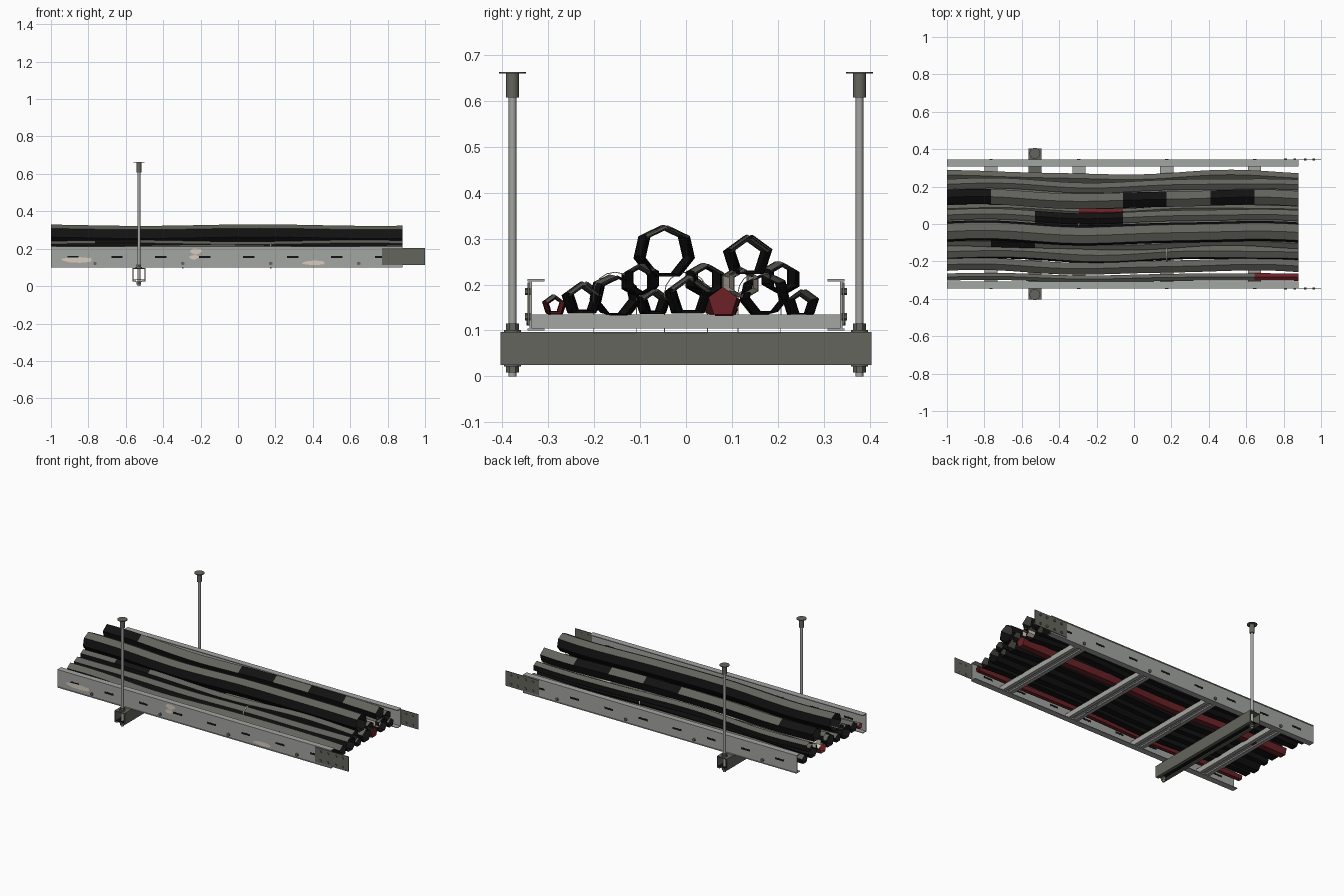
import bpy, bmesh, math, random
from mathutils import Vector, Matrix

if "Cube" in bpy.data.objects:
    bpy.data.objects.remove(bpy.data.objects["Cube"])
random.seed(4)


def material(name, r, g, b):
    m = bpy.data.materials.new(name)
    m.diffuse_color = (r, g, b, 1)
    m.use_nodes = True
    m.node_tree.nodes["Principled BSDF"].inputs["Base Color"].default_value = m.diffuse_color
    return m


STEEL = material("galvanised_steel", .37, .38, .36)
DARK = material("weathered_steel", .13, .13, .11)
DUST = material("dusty_grey", .125, .125, .11)
BLACK = material("black_rubber", .006, .006, .006)
RED = material("red_rubber", .15, .016, .02)
BEIGE = material("pale_beige", .68, .60, .51)


def finish(bm, name, *mats, smooth=False):
    me = bpy.data.meshes.new(name)
    bm.to_mesh(me)
    bm.free()
    ob = bpy.data.objects.new(name, me)
    for m in mats:
        me.materials.append(m)
    bpy.context.collection.objects.link(ob)
    if smooth:
        for p in me.polygons:
            p.use_smooth = len(p.vertices) == 4
    return ob


def boxes(name, mat, spans):
    # spans: (x0, x1, y0, y1, z0, z1)
    bm = bmesh.new()
    for x0, x1, y0, y1, z0, z1 in spans:
        mtx = Matrix.Translation(((x0+x1)/2, (y0+y1)/2, (z0+z1)/2)) @ \
            Matrix.Diagonal((x1-x0, y1-y0, z1-z0, 1))
        bmesh.ops.create_cube(bm, size=1, matrix=mtx)
    return finish(bm, name, mat)


def rounds(name, mat, items, sides=12, axis='Z', smooth=False):
    # items: (centre, radius, length)
    bm = bmesh.new()
    rot = Matrix.Rotation(math.pi/2, 4, 'X') if axis == 'Y' else Matrix()
    for c, r, d in items:
        bmesh.ops.create_cone(bm, cap_ends=True, segments=sides, radius1=r, radius2=r,
                              depth=d, matrix=Matrix.Translation(c) @ rot)
    return finish(bm, name, mat, smooth=smooth)


def channel(name, mat, x, w, y, z0, z1, lip, t=.005):
    # lipped channel across the tray, open underneath
    a, b = x-w/2, x+w/2
    return boxes(name, mat, [(a, b, -y, y, z1-t, z1),
                             (a, a+t, -y, y, z0, z1-t), (b-t, b, -y, y, z0, z1-t),
                             (a+t, a+lip, -y, y, z0, z0+t), (b-lip, b-t, -y, y, z0, z0+t)])


RUNGS = [-.765, -.295, .175, .645]
X0, X1, SEG = -1.0, .88, .235

# Side rails, slots, splice plates and bolts, mirrored across y
for s, side in ((-1, "front"), (1, "back")):
    def span(x0, x1, a, b, z0, z1):
        return (x0, x1, min(s*a, s*b), max(s*a, s*b), z0, z1)
    boxes(side + "_rail", STEEL, [
        span(X0, X1, .336, .341, .10, .21),
        span(X0, X1, .308, .345, .207, .212),
        span(X0, X1, .308, .345, .10, .104)])
    boxes(side + "_rail_slots", BLACK, [
        span(X0+SEG*(i+.5)-.03, X0+SEG*(i+.5)+.03, .3354, .3416, .149, .161)
        for i in range(8)])
    boxes(side + "_splice_plate", DARK, [span(.77, 1.0, .341, .345, .112, .205)])
    rounds(side + "_splice_bolts", DARK,
           [((x, s*.345, z), .008, .012) for x in (.81, .86, .915, .96) for z in (.13, .185)],
           6, 'Y')
    rounds(side + "_rung_bolts", DARK,
           [((x, s*.342, .121), .010, .012) for x in RUNGS], 6, 'Y')

# Rungs
for i, x in enumerate(RUNGS):
    channel(f"rung_{i+1}", STEEL, x, .07, .335, .104, .135, .022)

# Support strut with dark hollow underside
channel("support_strut", DARK, -.53, .07, .404, .025, .097, .02)
boxes("strut_hollow", BLACK, [(-.56, -.50, -.40, .40, .032, .034)])

# Hanger rods with nuts, washers and ceiling anchors
for s, side in ((-1, "front"), (1, "back")):
    def at(z):
        return (-.53, s*.378, z)
    rounds(side + "_hanger_rod", STEEL, [(at(.32), .0085, .64)], 12, smooth=True)
    rounds(side + "_rod_nuts", DARK, [(at(.108), .014, .014), (at(.015), .014, .014)], 6)
    rounds(side + "_rod_washers", DARK, [(at(.099), .018, .004), (at(.0235), .018, .004)], 12)
    rounds(side + "_ceiling_anchor", DARK, [(at(.634), .014, .052)], 12, smooth=True)
    rounds(side + "_anchor_flange", DARK, [(at(.6615), .029, .004)], 16, smooth=True)


def wander(x, phase, amp):
    u = X1 - x
    return amp*(math.sin(4.5*u) + .35*math.sin(8*u+phase) - .35*math.sin(phase))


def cable(name, y, z, r, sides, mat, clean=(), amp=.011, cap=False):
    # open tube; upward faces are dusty except on the clean sections
    bm = bmesh.new()
    phase, per = random.uniform(0, 6), 4
    n = 8*per
    rings = []
    for i in range(n+1):
        x = X0 + (X1-X0)*i/n
        cy = y + wander(x, phase, amp)
        cz = z + .004*math.sin(phase+5*x) - .004*math.sin(phase+5*X1)
        rings.append([bm.verts.new((x, cy + r*math.sin(math.tau*k/sides),
                                    cz + r*math.cos(math.tau*k/sides)))
                      for k in range(sides)])
    for i in range(n):
        for k in range(sides):
            j = (k+1) % sides
            f = bm.faces.new((rings[i][k], rings[i][j], rings[i+1][j], rings[i+1][k]))
            up = math.cos(math.tau*(k+.5)/sides)
            f.material_index = int(up > .5 and i//per not in clean)
    if cap:
        bm.faces.new(rings[-1])
    bmesh.ops.recalc_face_normals(bm, faces=bm.faces)
    return finish(bm, name, mat, DUST)


# Bottom layer of cables
cable("lower_cable_1", -.285, .153, .020, 5, RED, {7}, .006)
cable("lower_cable_2", -.225, .165, .034, 5, BLACK)
cable("lower_cable_3", -.150, .176, .044, 7, BLACK)
cable("lower_cable_4", -.070, .158, .027, 5, BLACK)
cable("lower_cable_5", .005, .171, .042, 5, BLACK, {2, 3})
cable("lower_cable_6", .080, .162, .033, 5, RED, {3}, cap=True)
cable("lower_cable_7", .165, .176, .044, 7, BLACK)
cable("lower_cable_8", .245, .158, .028, 5, BLACK)
# Middle layer
cable("middle_cable_1", -.105, .212, .032, 6, BLACK, {1})
cable("middle_cable_2", .045, .208, .033, 6, BLACK, {2, 3})
cable("middle_cable_3", .120, .208, .030, 6, BEIGE, {0, 6})
cable("middle_cable_4", .210, .214, .032, 6, BLACK)
# Top layer
cable("upper_cable_1", -.045, .268, .055, 7, BLACK)
cable("upper_cable_2", .135, .258, .043, 5, BLACK, {0, 4, 6})


def cable_tie(name, x, y, w=.046, zb=.095, zt=.18):
    # arch-shaped strap around a cable and the rung under it
    path = [(-w, zb), (-w, zt)] + \
           [(-w*math.cos(a*math.pi/8), zt+w*math.sin(a*math.pi/8)) for a in range(1, 8)] + \
           [(w, zt), (w, zb)]
    bm = bmesh.new()
    loops = [[bm.verts.new((x+d, y+p, z)) for p, z in path] for d in (-.004, .004)]
    for i in range(len(path)):
        j = (i+1) % len(path)
        bm.faces.new((loops[0][i], loops[0][j], loops[1][j], loops[1][i]))
    ob = finish(bm, name, BEIGE)
    ob.modifiers.new("thickness", 'SOLIDIFY').thickness = .002


for i, (x, y) in enumerate([(.175, -.155), (.175, .160), (-.295, .0)]):
    cable_tie(f"cable_tie_{i+1}", x, y)

# Pale worn patches on the front rail
for i, (x, z, w, h) in enumerate([(-.86, .139, .09, .015), (-.225, .185, .032, .018),
                                  (-.235, .155, .025, .012), (.405, .124, .065, .014)]):
    bm = bmesh.new()
    ring = []
    for k in range(9):
        a, q = math.tau*k/9, random.uniform(.8, 1.1)
        ring.append(bm.verts.new((x+w*q*math.cos(a), -.3425, z+h*q*math.sin(a))))
    bm.faces.new(ring)
    finish(bm, f"worn_patch_{i+1}", BEIGE)
